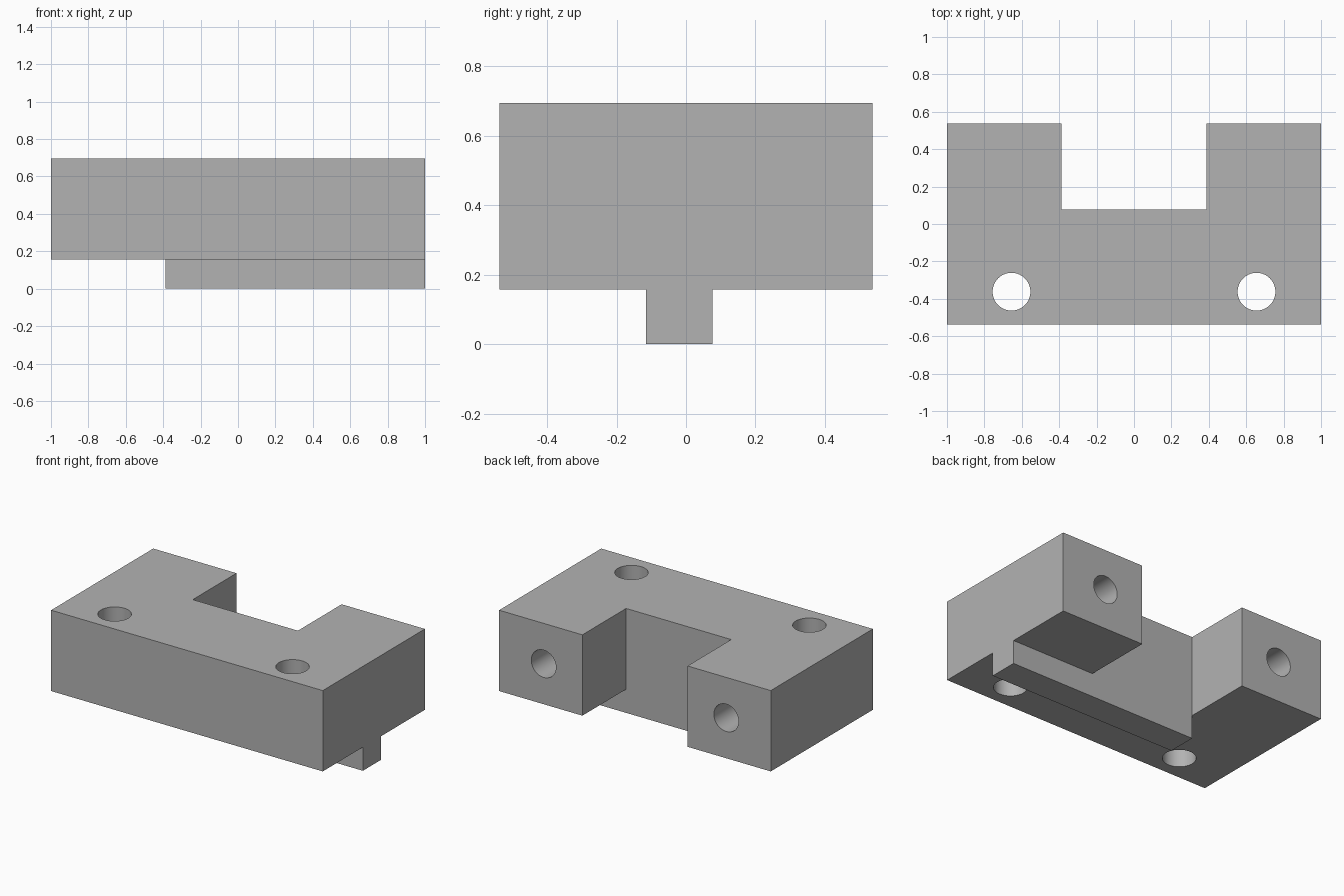
import bpy, bmesh
from mathutils import Matrix

cube = bpy.data.objects.get("Cube")
if cube:
    bpy.data.objects.remove(cube, do_unlink=True)

HALF_Y, BASE, TOP = 0.537, 0.157, 0.695
NOTCH_X, NOTCH_Y = 0.387, 0.077

grey = bpy.data.materials.new("plain grey")
grey.use_nodes = True
colour = (0.45, 0.45, 0.45, 1)
grey.diffuse_color = colour
grey.node_tree.nodes["Principled BSDF"].inputs["Base Color"].default_value = colour


def finish(name, bm):
    mesh = bpy.data.meshes.new(name)
    bmesh.ops.recalc_face_normals(bm, faces=bm.faces)
    bm.to_mesh(mesh)
    bm.free()
    mesh.materials.append(grey)
    obj = bpy.data.objects.new(name, mesh)
    bpy.context.collection.objects.link(obj)
    return obj


def prism(name, outline, bottom, top):
    bm = bmesh.new()
    face = bm.faces.new([bm.verts.new((x, y, bottom)) for x, y in outline])
    new = bmesh.ops.extrude_face_region(bm, geom=[face])["geom"]
    bmesh.ops.translate(bm, vec=(0, 0, top - bottom),
                        verts=[v for v in new if isinstance(v, bmesh.types.BMVert)])
    return finish(name, bm)


def drill(name, radius, depth, centre, axis):
    bm = bmesh.new()
    turn = Matrix.Rotation(1.5707963, 4, "X") if axis == "Y" else Matrix()
    bmesh.ops.create_cone(bm, cap_ends=True, segments=64, radius1=radius, radius2=radius,
                          depth=depth, matrix=Matrix.Translation(centre) @ turn)
    obj = finish(name, bm)
    obj.hide_render = True
    return obj


def combine(target, other, operation):
    mod = target.modifiers.new(other.name, "BOOLEAN")
    mod.operation, mod.solver, mod.object = operation, "EXACT", other
    bpy.context.view_layer.objects.active = target
    bpy.ops.object.modifier_apply(modifier=mod.name)
    bpy.data.objects.remove(other, do_unlink=True)


# Block with a rear notch between two arms
half = [(1, -HALF_Y), (1, HALF_Y), (NOTCH_X, HALF_Y), (NOTCH_X, NOTCH_Y)]
block = prism("notched_block", half + [(-x, y) for x, y in reversed(half)], BASE, TOP)

# Locating tongue under the block, flush with the notch wall and one end
tongue = prism("tongue", [(-NOTCH_X, -0.115), (1, -0.115), (1, NOTCH_Y), (-NOTCH_X, NOTCH_Y)],
               0, BASE + 0.1)
combine(block, tongue, "UNION")

# Vertical through holes and blind holes in the arm ends
for side in (-1, 1):
    combine(block, drill("bolt_hole", 0.101, 2, (side * 0.655, -0.362, 0.4), "Z"), "DIFFERENCE")
    combine(block, drill("arm_hole", 0.091, 1.2, (side * 0.672, HALF_Y, (BASE + TOP) / 2), "Y"),
            "DIFFERENCE")

# Merge flush faces, round only the hole walls
bm = bmesh.new()
bm.from_mesh(block.data)
bmesh.ops.remove_doubles(bm, verts=bm.verts, dist=0.0001)
bmesh.ops.dissolve_limit(bm, angle_limit=0.01, verts=bm.verts, edges=bm.edges)
bm.to_mesh(block.data)
bm.free()
bpy.ops.object.select_all(action="DESELECT")
block.select_set(True)
bpy.context.view_layer.objects.active = block
bpy.ops.object.shade_smooth_by_angle()
